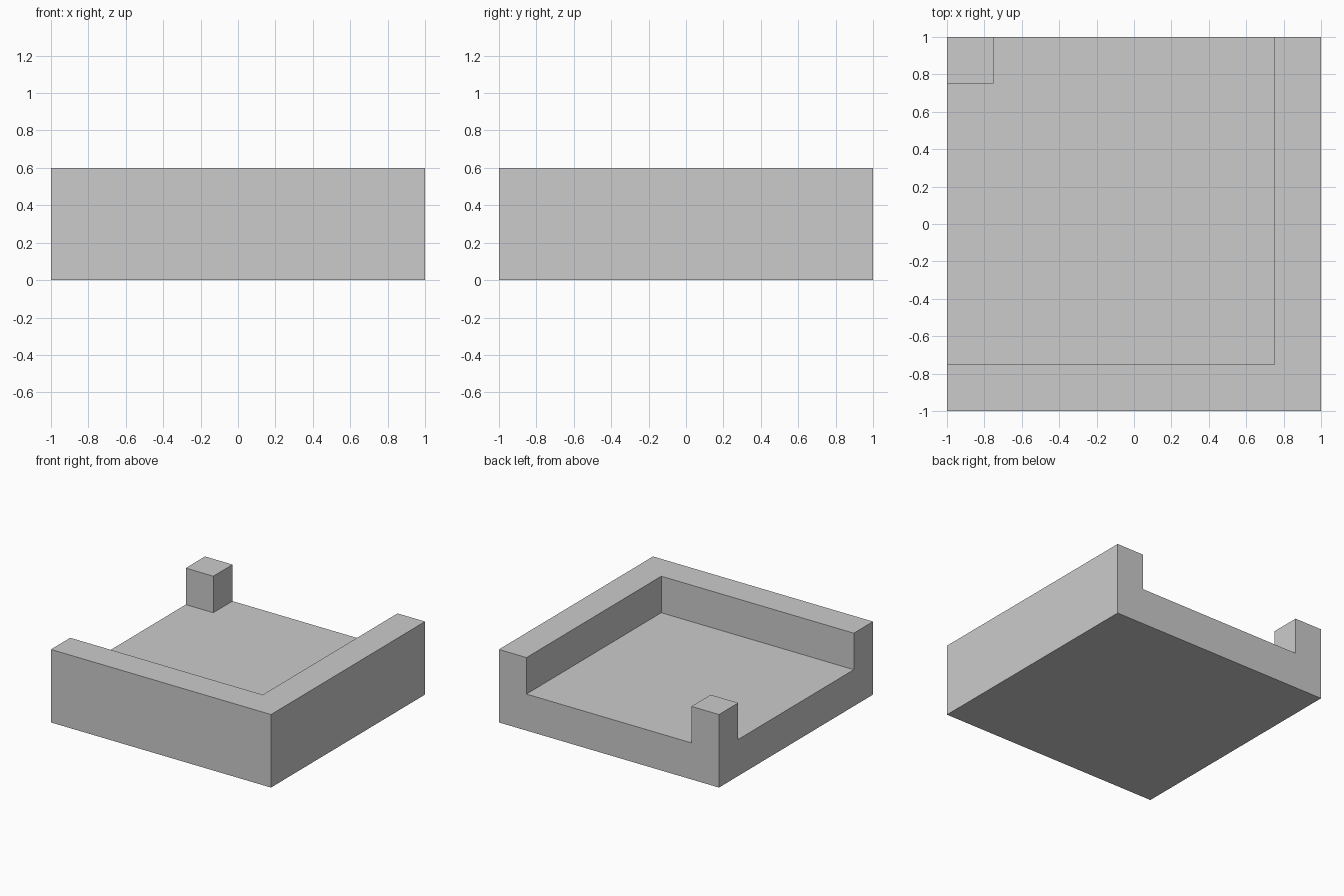
import bpy
import bmesh
from mathutils import Matrix, Vector

cube = bpy.data.objects.get("Cube")
if cube:
    bpy.data.objects.remove(cube, do_unlink=True)

HALF = 1.0       # half the width of the tile
INNER = 0.75     # inner face of the walls and post
FLOOR = 0.3      # floor height
TOP = 0.6        # wall and post height

# Plain grey
grey = bpy.data.materials.new("grey")
grey.use_nodes = True
grey.diffuse_color = (0.6, 0.6, 0.6, 1)
grey.node_tree.nodes["Principled BSDF"].inputs["Base Color"].default_value = (0.6, 0.6, 0.6, 1)

# Floor slab
bm = bmesh.new()
size = Matrix.Diagonal((2 * HALF, 2 * HALF, FLOOR, 1))
bmesh.ops.create_cube(bm, size=1, matrix=Matrix.Translation((0, 0, FLOOR / 2)) @ size)

# Cut the slab along the wall and post lines
for axis in (Vector((1, 0, 0)), Vector((0, 1, 0))):
    for side in (-INNER, INNER):
        bmesh.ops.bisect_plane(bm, geom=bm.verts[:] + bm.edges[:] + bm.faces[:],
                               plane_co=axis * side, plane_no=axis)


def is_raised(face):
    c = face.calc_center_median()
    wall = c.x > INNER or c.y < -INNER
    post = c.x < -INNER and c.y > INNER
    return face.normal.z > 0.9 and (wall or post)


# Front wall, left wall and back right corner post
bm.normal_update()
raised = [f for f in bm.faces if is_raised(f)]
result = bmesh.ops.extrude_face_region(bm, geom=raised)
bmesh.ops.delete(bm, geom=[f for f in raised if f.is_valid], context="FACES")
tops = [v for v in result["geom"] if isinstance(v, bmesh.types.BMVert)]
bmesh.ops.translate(bm, verts=tops, vec=(0, 0, TOP - FLOOR))

# Merge the flat areas into clean faces
bmesh.ops.dissolve_limit(bm, angle_limit=0.01, verts=bm.verts[:], edges=bm.edges[:])
bmesh.ops.recalc_face_normals(bm, faces=bm.faces[:])

mesh = bpy.data.meshes.new("corner_tile")
bm.to_mesh(mesh)
bm.free()
mesh.materials.append(grey)
tile = bpy.data.objects.new("corner_tile", mesh)
bpy.context.collection.objects.link(tile)
